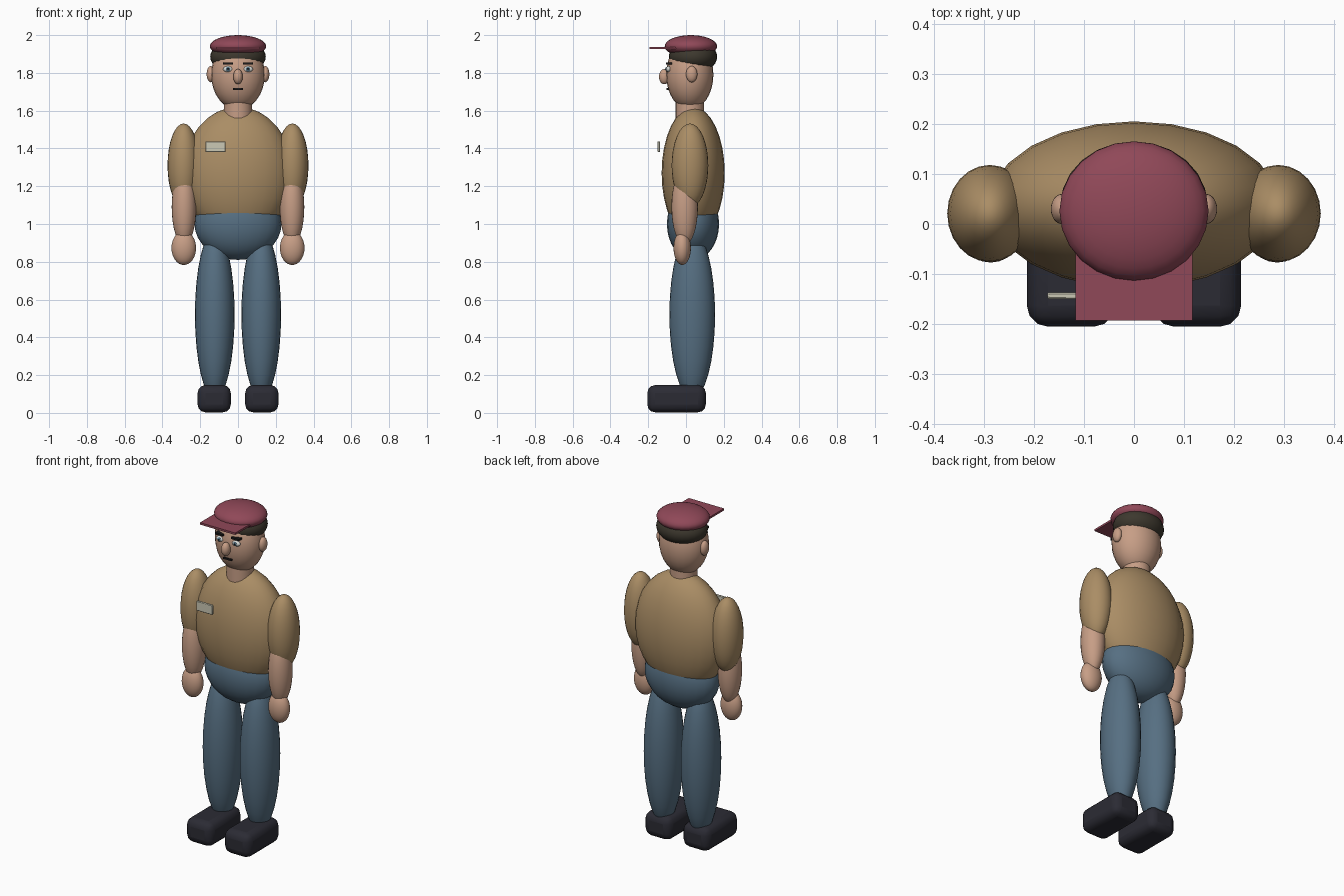
import bpy, math

if "Cube" in bpy.data.objects:
    bpy.data.objects.remove(bpy.data.objects["Cube"])


def mat(name, hexcode):
    m = bpy.data.materials.new(name)
    lin = []
    for i in (0, 2, 4):
        c = int(hexcode[i:i + 2], 16) / 255
        lin.append(c / 12.92 if c <= 0.04045 else ((c + 0.055) / 1.055) ** 2.4)
    m.diffuse_color = (*lin, 1)
    m.use_nodes = True
    m.node_tree.nodes["Principled BSDF"].inputs["Base Color"].default_value = m.diffuse_color
    return m


SHIRT = mat("tan_shirt", "AA8D65")
PANTS = mat("blue_denim", "566F82")
SKIN = mat("skin", "C79E86")
CAP = mat("maroon_cap", "904858")
SHOE = mat("dark_shoe", "2B2B34")
HAIR = mat("dark_hair", "3D382E")
BADGE = mat("pale_badge", "CBC8B5")
WHITE = mat("eye_white", "D6D8D4")
IRIS = mat("blue_iris", "587C92")
BLACK = mat("black", "1C1A1A")


def finish(name, material, scale=None):
    ob = bpy.context.object
    ob.name = name
    if scale:
        ob.scale = scale
        bpy.ops.object.transform_apply(location=False, rotation=False, scale=True)
    ob.data.materials.append(material)
    return ob


def ball(name, loc, radii, material, seg=24, rings=16):
    bpy.ops.mesh.primitive_uv_sphere_add(segments=seg, ring_count=rings, location=loc)
    ob = finish(name, material, radii)
    bpy.ops.object.shade_smooth()
    return ob


def box(name, lo, hi, material, bevel=0, segments=3):
    mid = [(a + b) / 2 for a, b in zip(lo, hi)]
    bpy.ops.mesh.primitive_cube_add(size=1, location=mid)
    ob = finish(name, material, [b - a for a, b in zip(lo, hi)])
    if bevel:
        mod = ob.modifiers.new("rounding", 'BEVEL')
        mod.width, mod.segments = bevel, segments
        bpy.ops.object.shade_smooth_by_angle(angle=math.radians(40))
    return ob


# Body
ball("torso", (0, 0.038, 1.27), (0.29, 0.167, 0.35), SHIRT)
ball("pelvis", (0, 0.037, 1.0), (0.23, 0.138, 0.19), PANTS)
bpy.ops.mesh.primitive_cylinder_add(vertices=24, radius=0.075, depth=0.16, location=(0, 0.02, 1.61))
finish("neck", SKIN)
bpy.ops.object.shade_smooth_by_angle()
box("chest_badge", (-0.173, -0.15, 1.38), (-0.066, -0.137, 1.438), BADGE, 0.003, 1)

# Head, hair and cap
ball("head", (0, 0.02, 1.79), (0.142, 0.125, 0.185), SKIN)
ball("hair", (0, 0.037, 1.885), (0.147, 0.128, 0.088), HAIR)
ball("cap_crown", (0, 0.026, 1.941), (0.149, 0.139, 0.059), CAP)
box("cap_brim", (-0.117, -0.193, 1.926), (0.117, -0.02, 1.938), CAP)
ball("nose", (0, -0.115, 1.78), (0.025, 0.028, 0.04), SKIN)
box("mouth", (-0.027, -0.102, 1.71), (0.027, -0.085, 1.72), BLACK)

# Paired parts
for side, s in (("right", -1), ("left", 1)):
    ball(side + "_leg", (s * 0.123, 0.033, 0.52), (0.105, 0.121, 0.445), PANTS)
    box(side + "_shoe", (s * 0.126 - 0.088, -0.205, 0.003), (s * 0.126 + 0.088, 0.105, 0.147), SHOE, 0.042)
    ball(side + "_sleeve", (s * 0.288, 0.021, 1.31), (0.085, 0.097, 0.222), SHIRT)
    ball(side + "_forearm", (s * 0.286, -0.007, 1.09), (0.065, 0.07, 0.2), SKIN)
    ball(side + "_hand", (s * 0.287, -0.02, 0.873), (0.065, 0.046, 0.09), SKIN)
    ball(side + "_ear", (s * 0.144, 0.03, 1.793), (0.022, 0.03, 0.043), SKIN)
    ball(side + "_eye", (s * 0.053, -0.092, 1.82), (0.026, 0.014, 0.016), WHITE)
    ball(side + "_iris", (s * 0.053, -0.103, 1.82), (0.011, 0.006, 0.012), IRIS, 16, 8)
    ball(side + "_pupil", (s * 0.053, -0.108, 1.82), (0.005, 0.003, 0.005), BLACK, 12, 8)
    box(side + "_eyebrow", (s * 0.053 - 0.026, -0.106, 1.845), (s * 0.053 + 0.026, -0.075, 1.856), BLACK)
